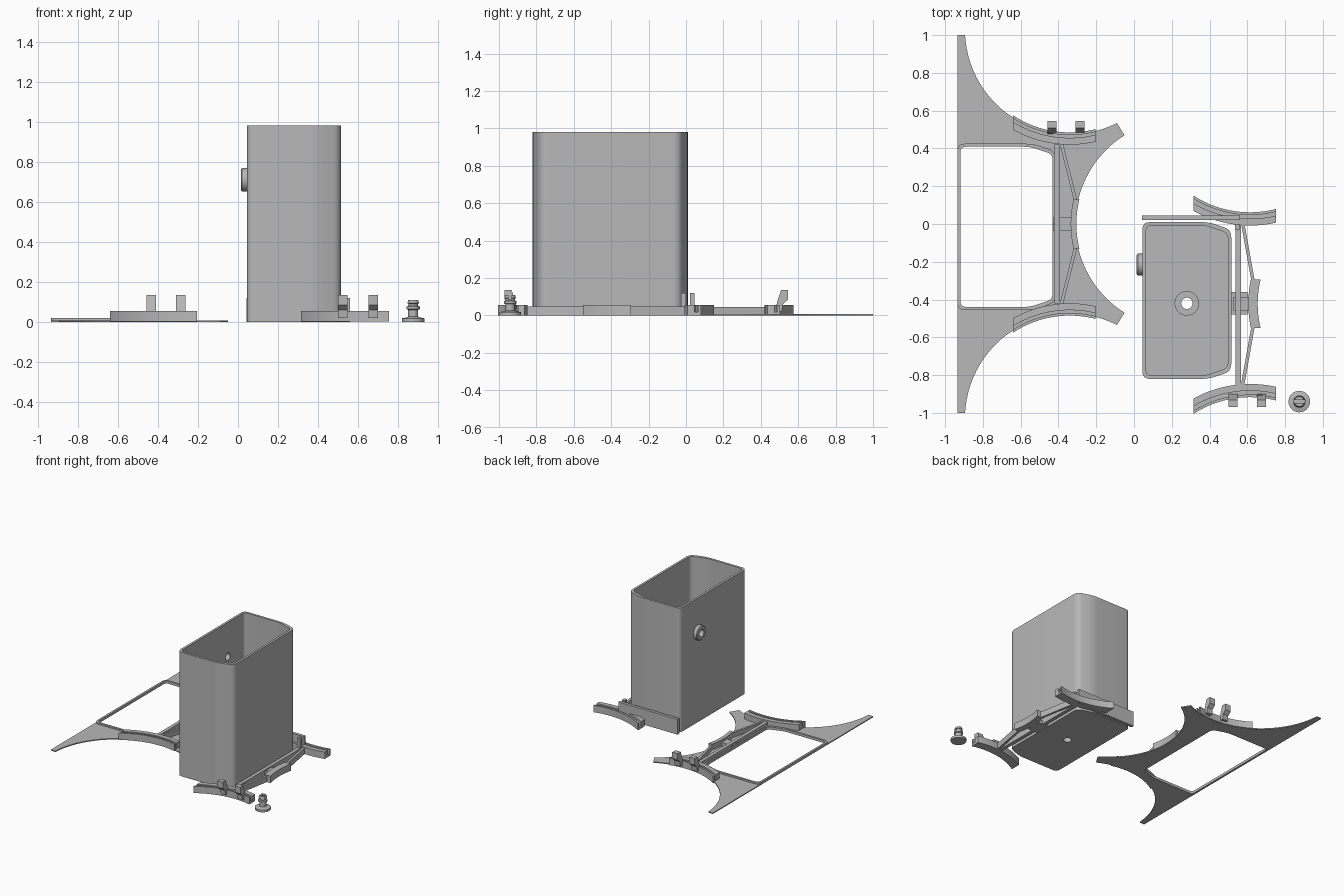
import bpy, bmesh, math
from mathutils import Vector

if "Cube" in bpy.data.objects:
    bpy.data.objects.remove(bpy.data.objects["Cube"])

grey = bpy.data.materials.new("plain_grey")
grey.diffuse_color = (0.48, 0.48, 0.48, 1)
grey.use_nodes = True
grey.node_tree.nodes["Principled BSDF"].inputs["Base Color"].default_value = grey.diffuse_color


def finish(ob):
    ob.data.materials.clear()
    ob.data.materials.append(grey)
    bpy.ops.object.select_all(action='DESELECT')
    ob.select_set(True)
    bpy.context.view_layer.objects.active = ob
    bpy.ops.object.shade_smooth_by_angle(angle=math.radians(25))
    return ob


def evaluated(ob, name):
    """Bake an object's curve or modifiers into a clean mesh object."""
    dg = bpy.context.evaluated_depsgraph_get()
    me = bpy.data.meshes.new_from_object(ob.evaluated_get(dg))
    new = bpy.data.objects.new(name, me)
    new.matrix_world = ob.matrix_world.copy()
    bpy.context.collection.objects.link(new)
    bpy.data.objects.remove(ob)
    bm = bmesh.new()
    bm.from_mesh(me)
    bmesh.ops.remove_doubles(bm, verts=bm.verts, dist=1e-5)
    bmesh.ops.recalc_face_normals(bm, faces=bm.faces)
    bm.to_mesh(me)
    bm.free()
    return finish(new)


def prism(name, loops, z0, z1):
    """Extrude a flat outline (further loops are holes) from z0 to z1."""
    cu = bpy.data.curves.new(name, 'CURVE')
    cu.dimensions, cu.fill_mode, cu.extrude = '2D', 'BOTH', (z1 - z0) / 2
    for pts in loops:
        sp = cu.splines.new('POLY')
        sp.points.add(len(pts) - 1)
        for p, q in zip(sp.points, pts):
            p.co = (q[0], q[1], 0, 1)
        sp.use_cyclic_u = True
    ob = bpy.data.objects.new(name + "_curve", cu)
    ob.location.z = (z0 + z1) / 2
    bpy.context.collection.objects.link(ob)
    bpy.context.view_layer.update()
    return evaluated(ob, name)


def box(name, x0, x1, y0, y1, z0, z1):
    return prism(name, [[(x0, y0), (x1, y0), (x1, y1), (x0, y1)]], z0, z1)


def circle(x, y, r, n=40):
    return [(x + r * math.cos(2 * math.pi * i / n), y + r * math.sin(2 * math.pi * i / n)) for i in range(n)]


def lathe(name, profile, n=40):
    """Closed (r, z) profile turned around z."""
    bm = bmesh.new()
    vs = [bm.verts.new((r, 0, z)) for r, z in profile]
    es = [bm.edges.new((vs[i], vs[(i + 1) % len(vs)])) for i in range(len(vs))]
    bmesh.ops.spin(bm, geom=vs + es, axis=(0, 0, 1), cent=(0, 0, 0), angle=2 * math.pi, steps=n)
    bmesh.ops.remove_doubles(bm, verts=bm.verts, dist=1e-5)
    bmesh.ops.recalc_face_normals(bm, faces=bm.faces)
    me = bpy.data.meshes.new(name)
    bm.to_mesh(me)
    bm.free()
    ob = bpy.data.objects.new(name, me)
    bpy.context.collection.objects.link(ob)
    return finish(ob)


def cut(ob, cutter):
    m = ob.modifiers.new("cut", 'BOOLEAN')
    m.operation, m.solver, m.object = 'DIFFERENCE', 'EXACT', cutter
    bpy.context.view_layer.update()
    new = evaluated(ob, ob.name.split(".")[0] + "_body")
    bpy.data.objects.remove(cutter)
    return new


def fillet(pts, r, n=6):
    """Round the corners of a polygon with quadratic arcs."""
    out = []
    for i, p in enumerate(pts):
        p, a, b = Vector(p), Vector(pts[i - 1]), Vector(pts[(i + 1) % len(pts)])
        s, e = p + (a - p).normalized() * r, p + (b - p).normalized() * r
        for k in range(n + 1):
            t = k / n
            out.append(tuple(s * (1 - t) ** 2 + p * 2 * t * (1 - t) + e * t * t))
    return out


def outline(x0, x1, y0, y1, d, r):
    """Tank-shaped outline, inset by d, with tapered right corners."""
    x0, x1, y0, y1 = x0 + d, x1 - d, y0 + d, y1 - d
    c = x1 - 0.12
    return fillet([(x0, y0), (c, y0), (x1, y0 + 0.04), (x1, y1 - 0.04), (c, y1), (x0, y1)], r)


def arc_x(cx, cy, r, s, xa, xb, n=24):
    """Arc bulging toward -s*y, running between two x positions."""
    a, b = math.asin((xa - cx) / r), math.asin((xb - cx) / r)
    t = [a + (b - a) * i / n for i in range(n + 1)]
    return [(cx + r * math.sin(k), cy - s * r * math.cos(k)) for k in t]


def arc_y(cx, cy, r, ya, yb, n=24):
    """Arc bulging toward -x, running between two y positions."""
    return [(x, y) for y, x in arc_x(cy, cx, r, 1, ya, yb, n)]


R = 0.555

# Tank: wall, floor with drain, boss and side port
TANK = (0.045, 0.515, -0.82, 0.01)
wall = prism("tank_wall", [outline(*TANK, 0, 0.04), outline(*TANK, 0.018, 0.03)], 0.018, 0.98)
drill = lathe("port_drill", [(0, -0.06), (0.028, -0.06), (0.028, 0.06), (0, 0.06)])
drill.rotation_euler.y = math.pi / 2
drill.location = (0.045, -0.215, 0.71)
cut(wall, drill)
prism("tank_floor", [outline(*TANK, 0, 0.04), circle(0.28, -0.42, 0.03)], 0, 0.018)
prism("drain_boss", [circle(0.28, -0.42, 0.065), circle(0.28, -0.42, 0.03)], 0.018, 0.035)
port = lathe("side_port", [(0.028, 0), (0.05, 0), (0.058, 0.006), (0.058, 0.033), (0.028, 0.033)])
port.rotation_euler.y = math.pi / 2
port.location = (0.014, -0.215, 0.71)

# Flat base plate with concave edges and a window
up = arc_x(-0.34, 1.03, R, 1, -0.893, -0.09, 40)
edge = [(-0.935, 1.0), (-0.895, 1.0)] + [p for p in up if p[1] < 1.0]
side = arc_y(0.245, 0, R, 0.47, -0.47, 32)
plate = edge + side + [(x, -y) for x, y in reversed(edge)]
WIN = (-0.935, -0.415, -0.455, 0.425)
prism("base_plate", [plate, outline(*WIN, 0.016, 0.03)], 0, 0.008)
prism("window_rim", [outline(*WIN, 0, 0.04), outline(*WIN, 0.016, 0.03)], 0.008, 0.02)


def rails(label, cx, axis, dist, ro, ri, xa, xb):
    """Mirrored pair of curved channels."""
    for s, end in ((1, "back"), (-1, "front")):
        cy = axis + s * dist

        def band(part, r0, r1, z0, z1):
            prism(f"{label}_{end}_{part}", [arc_x(cx, cy, r0, s, xa, xb) +
                                            arc_x(cx, cy, r1, s, xa, xb)[::-1]], z0, z1)
        band("rail_base", ro, ri, 0.001, 0.018)
        band("rail_outer_wall", ro, ro + 0.014, 0.018, 0.055)
        band("rail_inner_wall", ri - 0.036, ri, 0.018, 0.055)


def brace(label, xbar, axis, half, pad_cx, r0, r1, pad_half, h):
    """Spine, two struts, centre link and curved pad."""
    box(label + "_spine", xbar, xbar + 0.028, axis - half, axis + half, 0.001, h)
    px = pad_cx - r1
    for s, end in ((1, "back"), (-1, "front")):
        a, b = (xbar + 0.028, axis + s * half), (px + 0.015, axis + s * pad_half)
        prism(f"{label}_{end}_strut", [[a, b, (b[0] + 0.018, b[1]), (a[0] + 0.018, a[1])][::s]], 0.001, h)
    box(label + "_link", xbar - 0.01, px + 0.01, axis - 0.035, axis + 0.035, 0.001, h * 0.8)
    prism(label + "_pad", [arc_y(pad_cx, axis, r0, axis + pad_half, axis - pad_half) +
                           arc_y(pad_cx, axis, r1, axis - pad_half, axis + pad_half)], 0.001, 0.055)


def clip(name, x, y, s):
    """Leaning hook on the outside of a rail."""
    prof = [(-0.012, 0.02), (0.025, 0.02), (0.03, 0.06), (0.058, 0.085), (0.058, 0.135), (0.02, 0.135), (0.0, 0.075)]
    bm = bmesh.new()
    f = bm.faces.new([bm.verts.new((x - 0.024, y + s * a, z)) for a, z in prof])
    g = bmesh.ops.extrude_face_region(bm, geom=[f])
    bmesh.ops.translate(bm, verts=[v for v in g['geom'] if isinstance(v, bmesh.types.BMVert)], vec=(0.048, 0, 0))
    bmesh.ops.recalc_face_normals(bm, faces=bm.faces)
    me = bpy.data.meshes.new(name)
    bm.to_mesh(me)
    bm.free()
    ob = bpy.data.objects.new(name, me)
    bpy.context.collection.objects.link(ob)
    finish(ob)


# Rails and brace on the plate
rails("plate", -0.34, 0, 1.03, 0.545, 0.61, -0.64, -0.205)
brace("plate_brace", -0.42, 0, 0.42, 0.245, 0.55, 0.58, 0.13, 0.045)
for i, x in enumerate((-0.434, -0.286)):
    clip(f"plate_clip_{i}", x, 0.488, 1)

# Separate rails and brace beside the tank
rails("bracket", 0.615, -0.4275, 1.0445, R, 0.625, 0.315, 0.753)
brace("bracket_brace", 0.538, -0.4225, 0.43, 1.21, R, 0.605, 0.128, 0.048)
box("bracket_cross_tab", 0.512, 0.6, -0.48, -0.36, 0.001, 0.03)
for i, x in enumerate((0.523, 0.675)):
    clip(f"bracket_clip_{i}", x, -0.912, -1)
box("bracket_post", 0.535, 0.56, -0.028, 0.0, 0.001, 0.12)

# Upright strip behind the tank
box("back_strip", 0.042, 0.56, 0.022, 0.045, 0, 0.12)

# Drain plug with slotted top
plug = lathe("plug", [(0, 0), (0.057, 0), (0.057, 0.018), (0.034, 0.022), (0.025, 0.026), (0.025, 0.06),
                      (0.033, 0.064), (0.033, 0.076), (0.025, 0.08), (0.025, 0.09), (0.03, 0.094),
                      (0.026, 0.11), (0, 0.11)], 32)
plug.location = (0.875, -0.94, 0)
bpy.context.view_layer.update()
cut(plug, box("slot_cutter", 0.8, 0.95, -0.948, -0.932, 0.085, 0.15))
